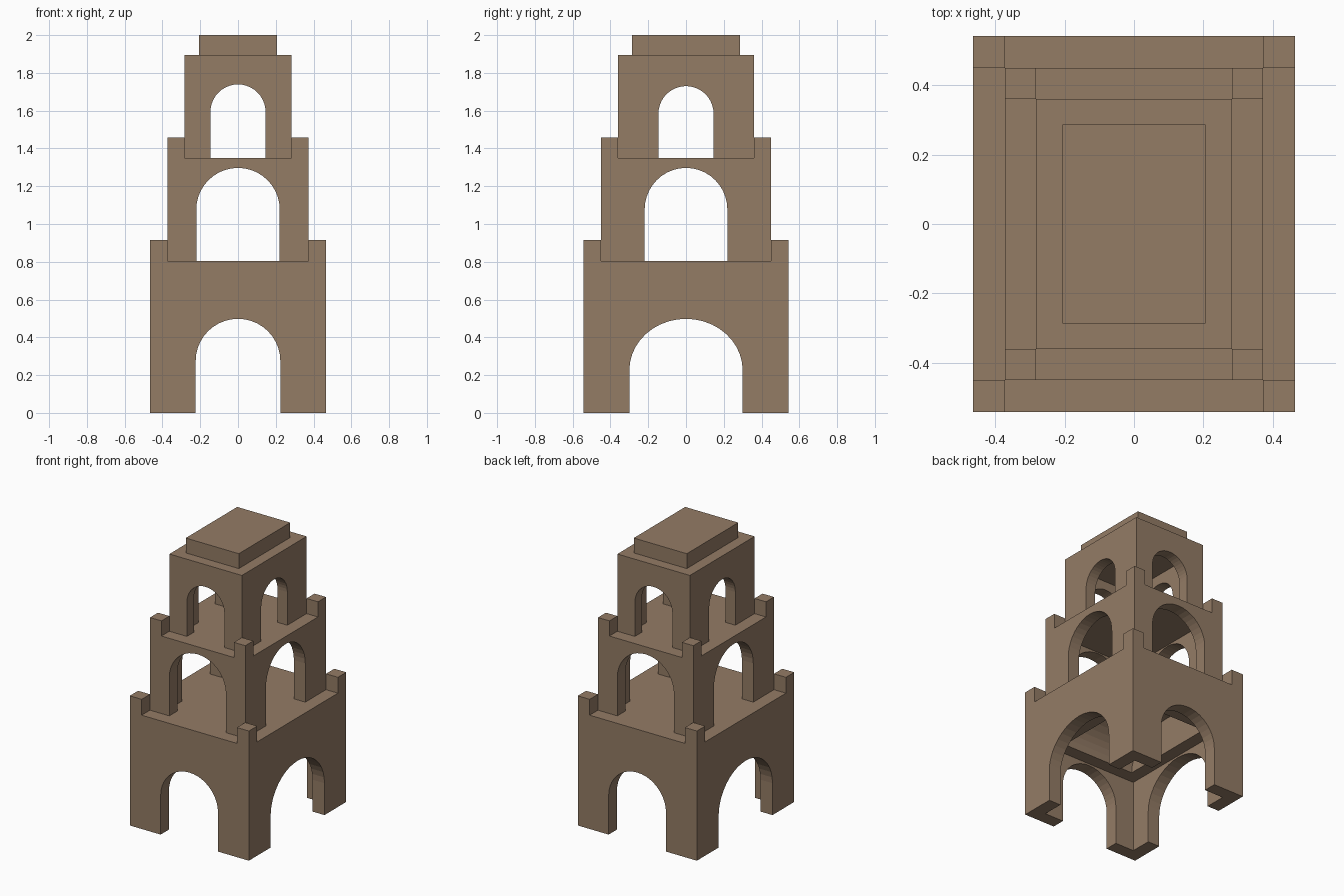
import bpy, bmesh, math

if "Cube" in bpy.data.objects:
    bpy.data.objects.remove(bpy.data.objects["Cube"])

stone = bpy.data.materials.new("tan_stone")
stone.diffuse_color = (0.295, 0.2, 0.131, 1)
stone.use_nodes = True
stone.node_tree.nodes["Principled BSDF"].inputs["Base Color"].default_value = stone.diffuse_color


def make_object(name, bm):
    bmesh.ops.recalc_face_normals(bm, faces=bm.faces[:])
    me = bpy.data.meshes.new(name)
    bm.to_mesh(me)
    bm.free()
    me.materials.append(stone)
    ob = bpy.data.objects.new(name, me)
    bpy.context.scene.collection.objects.link(ob)
    return ob


def box(name, x0, x1, y0, y1, z0, z1):
    bm = bmesh.new()
    bmesh.ops.create_cube(bm, size=1)
    for v in bm.verts:
        v.co = (x1 if v.co.x > 0 else x0, y1 if v.co.y > 0 else y0,
                z1 if v.co.z > 0 else z0)
    return make_object(name, bm)


def arch(name, axis, half, z0, spring, top, length, seg=20):
    """Arched prism running along the given axis."""
    prof = [(half, z0)]
    for i in range(seg + 1):
        a = math.pi * i / seg
        prof.append((half * math.cos(a), spring + (top - spring) * math.sin(a)))
    prof.append((-half, z0))
    bm = bmesh.new()
    place = (lambda p, d: (p[0], d, p[1])) if axis == 'y' else (lambda p, d: (d, p[0], p[1]))
    face = bm.faces.new([bm.verts.new(place(p, -length)) for p in prof])
    ext = bmesh.ops.extrude_face_region(bm, geom=[face])
    for v in ext["geom"]:
        if isinstance(v, bmesh.types.BMVert):
            v.co[1 if axis == 'y' else 0] = length
    return make_object(name, bm)


def cut(ob, cutters):
    """Subtract the cutters, bake the result and remove them."""
    for c in cutters:
        c.hide_render = True
        m = ob.modifiers.new("cut", 'BOOLEAN')
        m.operation, m.solver, m.object = 'DIFFERENCE', 'EXACT', c
    dg = bpy.context.evaluated_depsgraph_get()
    me = bpy.data.meshes.new_from_object(ob.evaluated_get(dg))
    ob.modifiers.clear()
    ob.data = me
    me.materials.clear()
    me.materials.append(stone)
    for c in cutters:
        bpy.data.objects.remove(c)


# name, half x, half y, wall, bottom, top, ceiling, front arch, side arch (half, spring, top)
tiers = [
    ("lower_tier", .465, .543, .093, 0, .803, .51, (.224, .275, .498), (.30, .225, .498)),
    ("middle_tier", .372, .45, .089, .803, 1.35, 1.305, (.221, 1.076, 1.297), (.219, 1.076, 1.297)),
    ("upper_tier", .283, .361, .077, 1.35, 1.895, 1.80, (.146, 1.593, 1.739), (.146, 1.584, 1.73)),
]
for name, hx, hy, w, z0, z1, ceil, fa, sa in tiers:
    body = box(name, -hx, hx, -hy, hy, z0, z1)
    # hollow room and arched openings on all four sides
    cutters = [box("room", w - hx, hx - w, w - hy, hy - w, z0 - .1, ceil),
               arch("front_opening", 'y', fa[0], z0 - .15, fa[1], fa[2], 1),
               arch("side_opening", 'x', sa[0], z0 - .2, sa[1], sa[2], 1)]
    if name == "lower_tier":
        # vaulted ceiling behind a narrow ledge
        cutters.append(arch("vault", 'x', .36, .45, .52, .76, .283))
    cut(body, cutters)

# corner posts on the two terraces
for label, xo, xi, yo, yi, z0, z1 in [("lower", .465, .372, .543, .45, .803, .915),
                                      ("middle", .372, .283, .45, .361, 1.35, 1.457)]:
    for sx in (-1, 1):
        for sy in (-1, 1):
            xs, ys = sorted((sx * xi, sx * xo)), sorted((sy * yi, sy * yo))
            box(label + "_corner_post", *xs, *ys, z0, z1)

# roof cap
box("roof_cap", -.207, .207, -.287, .287, 1.895, 2.0)
